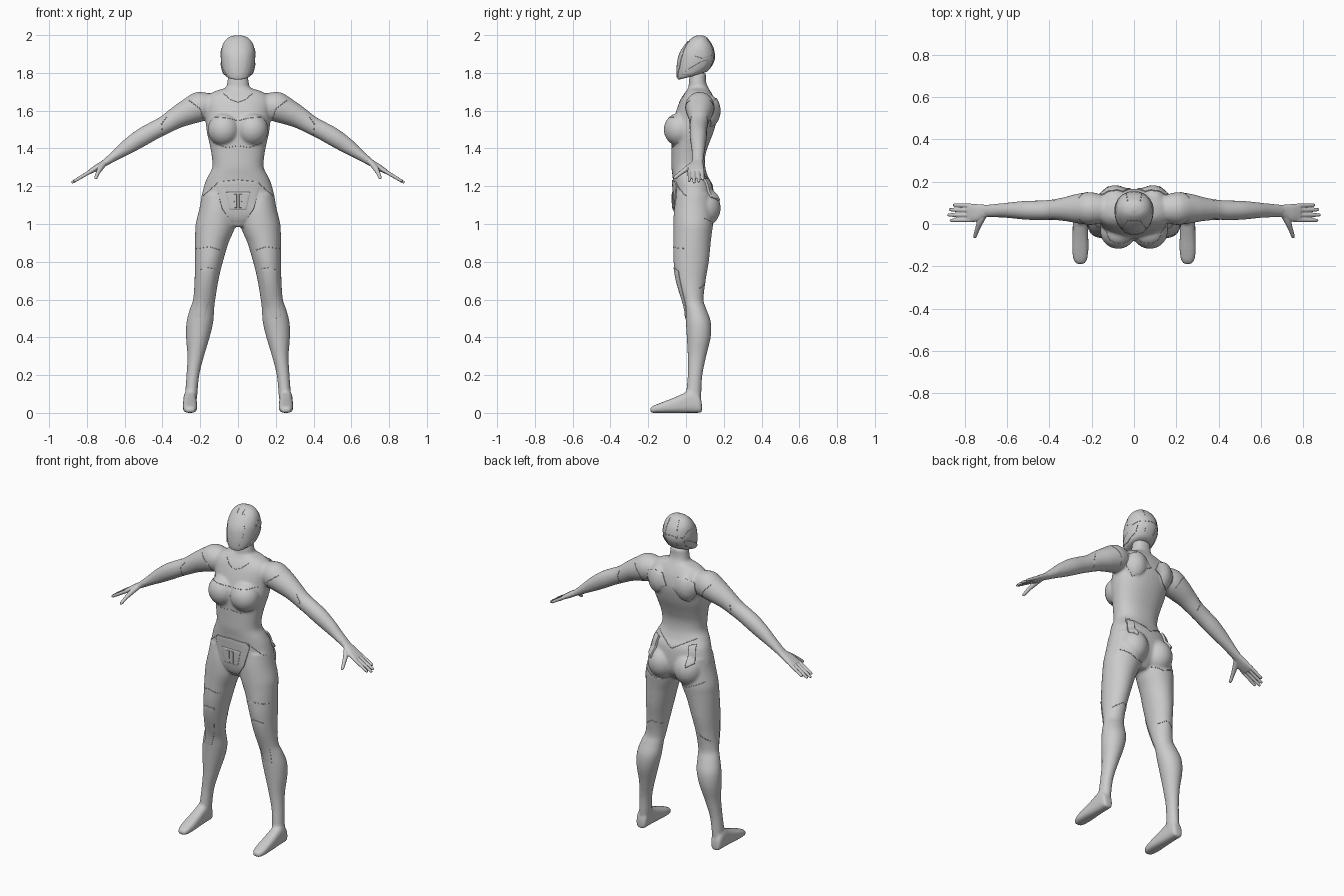
import bpy, bmesh, math
from mathutils import Vector
from mathutils.bvhtree import BVHTree

if "Cube" in bpy.data.objects:
    bpy.data.objects.remove(bpy.data.objects["Cube"])


def spline(rows, k):
    """Catmull-Rom interpolation through rows of numbers."""
    out, n = [], len(rows)
    for i in range(n - 1):
        p0, p1, p2, p3 = rows[max(i - 1, 0)], rows[i], rows[i + 1], rows[min(i + 2, n - 1)]
        for j in range(k):
            t = j / k
            out.append([.5 * (2 * b + (c - a) * t + (2 * a - 5 * b + 4 * c - d) * t * t
                              + (3 * b - a - 3 * c + d) * t ** 3)
                        for a, b, c, d in zip(p0, p1, p2, p3)])
    return out + [list(rows[-1])]


def loft(bm, rows, n=2.0, seg=32, k=4, mirror=False):
    """Skin superellipse rings; each row is centre, u axis, v axis."""
    for s in ((1, -1) if mirror else (1,)):
        rings = []
        for r in spline(rows, k):
            c, u, v = Vector(r[:3]), Vector(r[3:6]), Vector(r[6:9])
            ring = []
            for i in range(seg):
                a = 2 * math.pi * i / seg
                ca, sa = math.cos(a), math.sin(a)
                p = (c + u * math.copysign(abs(ca) ** (2 / n), ca)
                     + v * math.copysign(abs(sa) ** (2 / n), sa))
                ring.append(bm.verts.new((p.x * s, p.y, p.z)))
            rings.append(ring)
        for a, b in zip(rings, rings[1:]):
            for i in range(seg):
                j = (i + 1) % seg
                bm.faces.new((a[i], a[j], b[j], b[i]))
        bm.faces.new(rings[0])
        bm.faces.new(rings[-1])


def zrow(z, x0, x1, yf, yb, tilt=0):
    hy = (yb - yf) / 2
    return ((x0 + x1) / 2, (yf + yb) / 2, z, (x1 - x0) / 2, 0, 0, 0, hy, tilt * hy)


def tube_rows(pts, ref):
    """Rows for a limb: pts are (x, y, z, thickness, width along ref)."""
    rows = []
    for i, p in enumerate(pts):
        t = (Vector(pts[min(i + 1, len(pts) - 1)][:3]) - Vector(pts[max(i - 1, 0)][:3])).normalized()
        side = (Vector(ref) - t * t.dot(Vector(ref))).normalized()
        rows.append((*p[:3], *(t.cross(side) * p[3]), *(side * p[4])))
    return rows


def ball(bm, c, r):
    for s in (1, -1):
        vs = bmesh.ops.create_uvsphere(bm, u_segments=24, v_segments=16, radius=1)['verts']
        for v in vs:
            v.co = Vector((s * c[0] + v.co.x * r[0], c[1] + v.co.y * r[1], c[2] + v.co.z * r[2]))


def finish(bm, name, voxel=0, smooth=0):
    bmesh.ops.recalc_face_normals(bm, faces=bm.faces)
    me = bpy.data.meshes.new(name)
    bm.to_mesh(me)
    bm.free()
    ob = bpy.data.objects.new(name, me)
    bpy.context.collection.objects.link(ob)
    bpy.ops.object.select_all(action='DESELECT')
    bpy.context.view_layer.objects.active = ob
    ob.select_set(True)
    if voxel:
        m = ob.modifiers.new('fuse', 'REMESH')
        m.mode, m.voxel_size, m.use_smooth_shade = 'VOXEL', voxel, True
        bpy.ops.object.modifier_apply(modifier='fuse')
    if smooth:
        m = ob.modifiers.new('soften', 'SMOOTH')
        m.factor, m.iterations = .5, smooth
        bpy.ops.object.modifier_apply(modifier='soften')
    bpy.ops.object.shade_smooth_by_angle(angle=math.radians(50))
    return ob


def tree_of(ob):
    me = ob.data
    return BVHTree.FromPolygons([v.co for v in me.vertices], [p.vertices for p in me.polygons])


def cast(tree, a, b, view):
    o, d = {'F': ((a, -1, b), (0, 1, 0)), 'B': ((a, 1, b), (0, -1, 0)),
            'R': ((1, a, b), (-1, 0, 0))}[view]
    return tree.ray_cast(Vector(o), Vector(d))[:2]


def panel(name, tree, outline, view, h=.004, mirror=True):
    """Raised plate: an outline projected onto the surface."""
    n = len(outline)
    pts = [Vector(outline[i]).lerp(Vector(outline[(i + 1) % n]), j / 8)
           for i in range(n) for j in range(8)]
    mid = sum((Vector(p) for p in outline), Vector((0, 0))) / n
    bm, rings = bmesh.new(), []
    for t, off in ((1, -.003), (.985, h * .8), (.93, h), (.75, h), (.5, h), (.25, h), (.04, h)):
        ring = []
        for p in pts:
            q = mid + (p - mid) * t
            loc, nor = cast(tree, q.x, q.y, view)
            while loc is None and (q - mid).length > .002:
                q = mid + (q - mid) * .96
                loc, nor = cast(tree, q.x, q.y, view)
            ring.append(bm.verts.new(loc + nor * off))
        rings.append(ring)
    for a, b in zip(rings, rings[1:]):
        for i in range(len(pts)):
            j = (i + 1) % len(pts)
            bm.faces.new((a[i], a[j], b[j], b[i]))
    bm.faces.new(rings[-1])
    ob = finish(bm, name)
    if mirror:
        ob.modifiers.new('mirror', 'MIRROR')


def seams(name, tree, lines):
    """Thin panel joints running over the surface, on both sides."""
    cu = bpy.data.curves.new(name, 'CURVE')
    cu.dimensions, cu.bevel_depth, cu.bevel_resolution = '3D', .0018, 1
    for view, line in lines:
        hits = [cast(tree, *Vector(a).lerp(Vector(b), j / 14), view)[0]
                for a, b in zip(line, line[1:]) for j in range(15)]
        hits = [p for p in hits if p]
        for s in (1, -1):
            sp = cu.splines.new('POLY')
            sp.points.add(len(hits) - 1)
            for q, p in zip(sp.points, hits):
                q.co = (p.x * s, p.y, p.z, 1)
    bpy.context.collection.objects.link(bpy.data.objects.new(name, cu))


# Body: torso and neck
bm = bmesh.new()
torso = [(1.80, .05, .02, .105), (1.75, .057, .015, .107), (1.722, .066, .012, .118),
         (1.702, .125, .0, .13), (1.675, .165, -.02, .145), (1.64, .178, -.037, .158),
         (1.58, .172, -.058, .166), (1.5, .167, -.078, .15), (1.42, .15, -.077, .12),
         (1.36, .139, -.077, .102), (1.3, .136, -.077, .102), (1.25, .16, -.071, .117),
         (1.2, .18, -.067, .142), (1.1, .198, -.062, .15), (1.04, .16, -.055, .135),
         (.985, .04, -.03, .09)]
loft(bm, [zrow(z, -w, w, f, b) for z, w, f, b in torso], n=2.25, seg=40)
ball(bm, (.075, -.035, 1.5), (.085, .083, .088))
ball(bm, (.088, .092, 1.085), (.088, .092, .1))
ball(bm, (.09, .11, 1.6), (.07, .068, .09))
# Legs
leg = [(1.16, .19, .04, -.05, .13), (1.08, .205, .015, -.063, .14), (1.0, .224, .012, -.067, .143),
       (.95, .227, .028, -.067, .137), (.9, .228, .05, -.067, .131), (.8, .229, .08, -.066, .121),
       (.7, .23, .104, -.051, .104), (.6, .238, .12, -.021, .093), (.55, .255, .126, -.007, .108),
       (.48, .273, .131, -.001, .132), (.4, .275, .15, .004, .131), (.3, .268, .18, .009, .107),
       (.2, .273, .205, .009, .087), (.1, .28, .215, .0, .081), (.04, .28, .222, .0, .078)]
loft(bm, [zrow(z, i, o, f, b) for z, o, i, f, b in leg], mirror=True)
# Feet
foot = [(.084, .02, .05), (.072, .032, .09), (.03, .035, .12), (-.02, .036, .1), (-.07, .038, .078),
        (-.13, .038, .055), (-.172, .031, .038), (-.19, .016, .026)]
loft(bm, [(.254, y, h / 2, w, 0, 0, 0, 0, h / 2) for y, w, h in foot], n=2.8, mirror=True)
# Arms
arm = [(.13, .07, 1.63, .06, .06), (.2, .073, 1.622, .079, .077), (.265, .073, 1.593, .069, .07),
       (.33, .07, 1.56, .057, .056), (.39, .067, 1.523, .049, .048), (.45, .065, 1.492, .048, .046),
       (.51, .065, 1.458, .048, .045), (.58, .065, 1.412, .041, .038), (.635, .064, 1.373, .03, .033),
       (.70, .062, 1.327, .019, .03), (.72, .06, 1.315, .016, .03)]
loft(bm, tube_rows(arm, (0, 1, 0)), mirror=True)
body = finish(bm, 'body', voxel=.008, smooth=5)

# Hands: palm, fingers and thumb
bm = bmesh.new()
palm = [(.685, .062, 1.337, .018, .028), (.715, .06, 1.318, .017, .032),
        (.75, .053, 1.297, .016, .042), (.785, .052, 1.276, .012, .042)]
loft(bm, tube_rows(palm, (0, 1, 0)), n=2.4, seg=24, mirror=True)
for y, tip, end in ((.086, .855, .09), (.064, .875, .068), (.041, .882, .043), (.019, .87, .017)):
    dx = tip - .77
    finger = [(.77 + dx * t, y + (end - y) * t, 1.285 - dx * .6 * t, r, r)
              for t, r in ((0, .011), (.5, .0095), (.92, .008), (1, .004))]
    loft(bm, tube_rows(finger, (0, 1, 0)), seg=12, mirror=True)
thumb = [(.705, .045, 1.322, .015, .013), (.727, .01, 1.297, .015, .015),
         (.742, -.028, 1.27, .011, .011), (.752, -.058, 1.246, .009, .009), (.755, -.066, 1.239, .004, .004)]
loft(bm, tube_rows(thumb, (1, 0, 0)), seg=12, mirror=True)
finish(bm, 'hands', voxel=.0035, smooth=3)

# Helmeted head
bm = bmesh.new()
head = [(1.778, .045, -.036, .07, .25), (1.79, .068, -.045, .115, .25), (1.82, .082, -.048, .138, .2),
        (1.86, .089, -.045, .152, .1), (1.90, .09, -.034, .153, 0), (1.94, .084, -.01, .143, 0),
        (1.97, .069, .015, .125, 0), (1.99, .045, .038, .108, 0), (1.999, .012, .062, .085, 0)]
loft(bm, [zrow(z, -w, w, f, b, t) for z, w, f, b, t in head], n=2.15, seg=40, k=5)
head_ob = finish(bm, 'head')
ht, bt = tree_of(head_ob), tree_of(body)

# Helmet plates
panel('face_plate', ht, [(-.03, 1.97), (.03, 1.97), (.058, 1.9), (.05, 1.83), (.022, 1.775),
                         (-.022, 1.775), (-.05, 1.83), (-.058, 1.9)], 'F', .003, False)
panel('jaw_guard', ht, [(-.02, 1.79), (.03, 1.792), (.1, 1.83), (.12, 1.87), (.08, 1.86), (.02, 1.825)],
      'R', .005)
panel('ear_plate', ht, [(.05, 1.93), (.1, 1.925), (.125, 1.89), (.09, 1.875), (.045, 1.89)], 'R', .003)
seams('helmet_seams', ht, [('F', [(.018, 1.99), (.006, 1.79)]),
                           ('B', [(.03, 1.985), (.04, 1.9), (.03, 1.83)]),
                           ('B', [(0, 1.9), (.07, 1.89)])])

# Armour plates on the body
panel('pelvis_plate', bt, [(-.115, 1.2), (-.1, 1.225), (0, 1.235), (.1, 1.225), (.115, 1.2),
                           (.085, 1.08), (.035, 1.01), (-.035, 1.01), (-.085, 1.08)], 'F', .006, False)
panel('pelvis_inset', bt, [(-.065, 1.17), (.065, 1.17), (.045, 1.075), (-.045, 1.075)], 'F', .01, False)
panel('pelvis_slot', bt, [(.006, 1.16), (.022, 1.16), (.018, 1.085), (.006, 1.085)], 'F', .013)
panel('knee_plate', bt, [(.125, .765), (.17, .772), (.205, .755), (.215, .62), (.228, .5),
                         (.18, .5), (.15, .6)], 'F', .004)
panel('shoulder_blade_plate', bt, [(.015, 1.59), (.05, 1.655), (.1, 1.665), (.16, 1.64), (.165, 1.58),
                                   (.12, 1.515), (.08, 1.53), (.05, 1.57)], 'B', .006)
panel('hip_pouch', bt, [(.1, 1.235), (.135, 1.24), (.15, 1.14), (.115, 1.12)], 'B', .012)

# Suit joints
seams('suit_seams', bt, [
    ('F', [(0, 1.548), (.06, 1.562), (.15, 1.568)]), ('F', [(0, 1.645), (.04, 1.66), (.075, 1.69)]),
    ('F', [(.26, 1.655), (.2, 1.61), (.185, 1.56)]), ('B', [(.26, 1.655), (.22, 1.61), (.2, 1.56)]),
    ('F', [(.375, 1.57), (.405, 1.53), (.4, 1.475)]), ('B', [(.375, 1.57), (.385, 1.53), (.375, 1.49)]),
    ('F', [(0, 1.415), (.06, 1.405), (.13, 1.43)]), ('F', [(.1, 1.225), (.15, 1.18), (.185, 1.15)]),
    ('B', [(0, 1.2), (.05, 1.23), (.13, 1.27)]), ('B', [(.03, 1.0), (.1, .985), (.2, 1.03)]),
    ('B', [(.115, .68), (.16, .7), (.22, .66)]), ('F', [(.09, .86), (.15, .88), (.22, .87)])])
